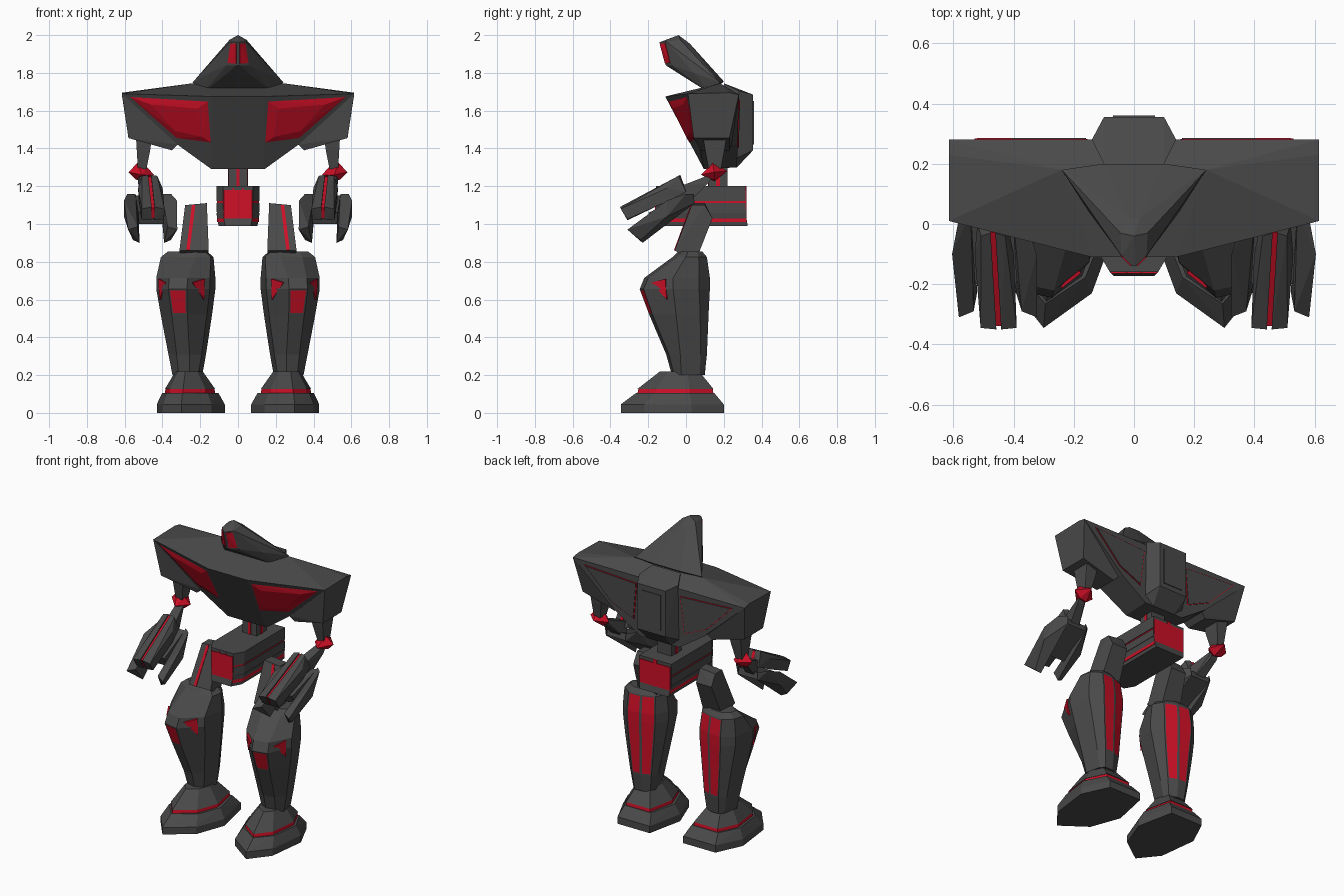
import bpy, bmesh, math
from mathutils import Vector, Matrix

if "Cube" in bpy.data.objects:
    bpy.data.objects.remove(bpy.data.objects["Cube"])


def material(name, rgb):
    m = bpy.data.materials.new(name)
    m.diffuse_color = (*rgb, 1)
    m.use_nodes = True
    m.node_tree.nodes["Principled BSDF"].inputs["Base Color"].default_value = m.diffuse_color
    return m


DARK = material("dark_grey", (0.068, 0.068, 0.068))
RED = material("red", (0.62, 0.005, 0.02))


def finish(bm, name, mats, mirror=False):
    bmesh.ops.recalc_face_normals(bm, faces=bm.faces)
    me = bpy.data.meshes.new(name)
    bm.to_mesh(me)
    bm.free()
    for m in mats:
        me.materials.append(m)
    ob = bpy.data.objects.new(name, me)
    bpy.context.collection.objects.link(ob)
    if mirror:
        ob.modifiers.new("Mirror", 'MIRROR').use_mirror_merge = False
    return ob


def hull(name, pts, mat=DARK, mirror=False, xf=None):
    """Faceted solid wrapped around a few corner points."""
    bm = bmesh.new()
    vs = [bm.verts.new(xf @ Vector(p) if xf else Vector(p)) for p in pts]
    res = bmesh.ops.convex_hull(bm, input=vs)
    junk = {v for v in res["geom_interior"] + res["geom_unused"]
            if isinstance(v, bmesh.types.BMVert)}
    bmesh.ops.delete(bm, geom=list(junk), context='VERTS')
    bmesh.ops.dissolve_limit(bm, angle_limit=math.radians(1.5),
                             verts=bm.verts, edges=bm.edges)
    return finish(bm, name, [mat], mirror)


def both(pts):
    """Points plus their reflection in x."""
    return [(s * x, y, z) for x, y, z in pts for s in (1, -1)]


def plate(name, corners, mat=RED, t=0.004, mirror=False, xf=None):
    """Thin flat plate straddling a surface."""
    c = [Vector(p) for p in corners]
    n = (c[1] - c[0]).cross(c[2] - c[0]).normalized() * t
    return hull(name, [p + n for p in c] + [p - n for p in c], mat, mirror, xf)


# --- Chest, shoulders and back ---
hull("chest", both([
    (.615, .01, 1.69), (.615, .23, 1.695), (.615, .28, 1.685),
    (.32, .07, 1.42), (.32, .273, 1.42), (.14, .095, 1.29), (.14, .27, 1.30),
    (.14, -.11, 1.675), (.24, .18, 1.745), (.14, .28, 1.69)]))
hull("shoulder", [
    (.615, .01, 1.69), (.615, .28, 1.685), (.58, .04, 1.455), (.58, .23, 1.455),
    (.35, .08, 1.39), (.35, .23, 1.39), (.32, .072, 1.42), (.32, .24, 1.42),
    (.45, .2, 1.65)], mirror=True)
hull("back_hump", both([
    (.10, .355, 1.685), (.14, .28, 1.705), (.10, .355, 1.39),
    (.14, .27, 1.35), (.08, .27, 1.30), (.10, .2, 1.745)]))
plate("back_hatch", both([(.07, .356, 1.65), (.07, .356, 1.42)]), DARK)


def chest_y(x, z):
    return -.11 + (x - .14) * .255 + .53 * (1.675 - z + (x - .14) * .03)


# Raised red chest panels
outer = [(.16, 1.648), (.57, 1.672), (.325, 1.455), (.145, 1.432)]
inner = [(.215, 1.615), (.46, 1.636), (.33, 1.495), (.19, 1.465)]
hull("chest_panel",
     [(x, chest_y(x, z) - .003, z) for x, z in outer] +
     [(x, chest_y(x, z) - .014, z - .004) for x, z in inner] +
     [(.3, chest_y(.3, 1.56) + .01, 1.56)], RED, True)

# Back plates with a thin red outline
back = [(.155, 1.64), (.53, 1.66), (.34, 1.47), (.18, 1.40)]
mx, mz = .3, 1.55
for nm, k, t, m in (("back_trim", 1, .004, RED), ("back_plate", .965, .007, DARK)):
    plate(nm, [(mx + (x - mx) * k, .28 - (1.69 - mz - (z - mz) * k) * .026,
                mz + (z - mz) * k) for x, z in back], m, t, True)

# --- Head ---
hull("head", both([
    (0, -.04, 2.0), (.045, -.03, 1.975), (.006, -.14, 1.962), (.042, -.105, 1.965),
    (.06, -.075, 1.84), (.006, -.107, 1.84), (.02, .02, 1.955), (.15, .04, 1.80),
    (.24, .18, 1.75), (.19, .13, 1.69), (.1, .2, 1.755)]))
plate("visor", [(.009, -.137, 1.956), (.037, -.109, 1.957),
                (.053, -.083, 1.852), (.009, -.109, 1.85)], RED, .004, True)

# --- Waist and pelvis ---
hull("waist", both([(.05, .12, 1.18), (.05, .22, 1.18), (.05, .12, 1.32), (.05, .22, 1.32)]))
plate("waist_stripe_front", both([(.008, .12, 1.2), (.008, .12, 1.3)]))
plate("waist_stripe_side", [(.05, .16, 1.2), (.05, .18, 1.2), (.05, .18, 1.3),
                            (.05, .16, 1.3)], mirror=True)


def pelvis_layer(name, z0, z1, grow, mat=DARK, low=0):
    hull(name, both([(x + g, y + math.copysign(g, y), z)
                     for z, g in ((z0, grow - low), (z1, grow))
                     for x, y in ((.08, -.16), (.115, -.10), (.115, .315))]), mat)


pelvis_layer("pelvis_core", 1.01, 1.18, -.005, RED)
pelvis_layer("pelvis_bottom", .99, 1.058, 0, low=.012)
pelvis_layer("pelvis_seam", 1.05, 1.08, -.003)
pelvis_layer("pelvis_middle", 1.064, 1.112, 0)
pelvis_layer("pelvis_top", 1.122, 1.20, 0)
plate("pelvis_front_stripe", [(.021, -.16, 1.01), (.029, -.16, 1.01),
                              (.029, -.16, 1.19), (.021, -.16, 1.19)], mirror=True)
plate("pelvis_back_stripe", both([(.012, .315, 1.0), (.012, .315, 1.2)]))
plate("pelvis_back_badge", both([(.032, .315, 1.09), (.032, .315, 1.14)]))

# --- Arms ---
hull("upper_arm", [(x, y, 1.46) for x in (.455, .54) for y in (.09, .215)] +
     [(x, y, 1.39) for x in (.465, .53) for y in (.10, .205)] +
     [(x, y, 1.29) for x in (.485, .53) for y in (.12, .185)], mirror=True)
hull("elbow", [(.445, .15, 1.26), (.58, .15, 1.275), (.51, .08, 1.26), (.51, .22, 1.28),
               (.53, .14, 1.325), (.48, .14, 1.30), (.54, .15, 1.235), (.49, .15, 1.225)],
     RED, True)


def hand_point(d, y, z):
    return (.47 + .06 * y + d, y, z)


def hand_part(name, pts, mat=DARK, sides=(1,)):
    for s in sides:
        tag = "" if len(sides) == 1 else ("_outer" if s > 0 else "_inner")
        hull(name + tag, [hand_point(d * s, y, z) for d, y, z in pts], mat, True)


hull("forearm", [(x, y, z) for x in (.485, .53) for y, z in ((.15, 1.27), (.12, 1.22))] +
     [(x, y, z) for x in (.435, .505) for y, z in ((-.03, 1.2), (0, 1.10))], mirror=True)
hand_part("palm", [(s * d, y, z) for s in (1, -1) for d, y, z in
                   ((.07, .03, 1.15), (.07, .04, 1.11), (.07, -.2, 1.06), (.065, -.17, 1.0))])
hand_part("hand_top", [
    (.008, -.03, 1.26), (.04, -.04, 1.255), (.008, 0, 1.17), (.05, 0, 1.17),
    (.065, -.1, 1.19), (.062, -.1, 1.12), (.008, -.35, 1.09), (.06, -.345, 1.08),
    (.008, -.31, 1.02), (.06, -.31, 1.025)], sides=(1, -1))
hand_part("hand_stripe", [(d, y, z) for d in (-.01, .01) for y, z in
                          ((-.028, 1.252), (-.338, 1.085), (-.31, 1.03), (0, 1.18))], RED)
hand_part("hand_side", [
    (.07, .04, 1.16), (.07, .045, 1.11), (.115, 0, 1.16), (.14, -.1, 1.125),
    (.14, -.1, 1.04), (.13, -.31, .97), (.08, -.29, .985), (.065, -.23, .90),
    (.10, -.24, .915), (.06, -.05, 1.08)], sides=(1, -1))

# --- Thighs ---
hull("thigh", [(.165, .03, 1.11), (.28, .03, 1.10), (.17, .10, 1.11), (.28, .10, 1.10),
               (.17, .14, 1.03), (.28, .14, 1.03), (.155, -.06, .86), (.31, -.06, .86),
               (.165, .05, .80), (.30, .05, .80)], mirror=True)
plate("thigh_stripe", [(.226, .029, 1.10), (.244, .029, 1.10),
                       (.274, -.06, .86), (.256, -.06, .86)], mirror=True)

# --- Lower legs, turned slightly outward ---
LEG = Matrix.Translation((.27, 0, 0)) @ Matrix.Rotation(math.radians(12), 4, 'Z')
# z, half width, front half width, front y, side front y, side back y, back y, back half width
rings = [(.20, .07, .03, -.07, -.04, .06, .09, .05),
         (.31, .09, .035, -.10, -.05, .06, .10, .062),
         (.52, .125, .042, -.19, -.08, .05, .105, .08),
         (.655, .145, .05, -.24, -.10, .04, .11, .09),
         (.715, .145, .05, -.215, -.10, .04, .11, .09),
         (.825, .135, .06, -.06, -.03, .04, .095, .085),
         (.855, .10, .05, -.03, -.01, .04, .075, .06)]
bm = bmesh.new()
loops = []
for z, w, f, a, s, t, b, bw in rings:
    pts = [(-f, a), (f, a), (w, s), (w, t), (bw, b), (0, b + .012), (-bw, b), (-w, t), (-w, s)]
    loops.append([bm.verts.new(LEG @ Vector((x, y, z))) for x, y in pts])
faces = {}
for i in range(len(loops) - 1):
    for j in range(9):
        k = (j + 1) % 9
        faces[i, j] = bm.faces.new((loops[i][j], loops[i][k], loops[i + 1][k], loops[i + 1][j]))
bm.faces.new(loops[0][::-1])
bm.faces.new(loops[-1])
bmesh.ops.recalc_face_normals(bm, faces=bm.faces)
# Inset red areas: shin window and two long calf panels
for region in ([(2, 0)], [(i, 4) for i in range(1, 5)], [(i, 5) for i in range(1, 5)]):
    fs = [faces[r] for r in region]
    bmesh.ops.inset_region(bm, faces=fs, thickness=.008, depth=0, use_even_offset=True)
    for fc in fs:
        fc.material_index = 1
finish(bm, "lower_leg", [DARK, RED], True)
for s, nm in ((1, "knee_mark_outer"), (-1, "knee_mark_inner")):
    plate(nm, [(.12 * s, -.135, .71), (.115 * s, -.125, .60), (.068 * s, -.198, .69)],
          RED, .008, True, LEG)

# --- Feet ---
SOLE = [(.30, -.345), (.14, -.23), (.07, -.04), (.12, .20), (.35, .20), (.43, .03), (.40, -.22)]


def foot_ring(z, kx, ky, cy=-.01):
    return [(.265 + (x - .265) * kx, cy + (y - cy) * ky, z) for x, y in SOLE]


hull("foot", foot_ring(0, 1, 1) + foot_ring(.045, 1, 1) + foot_ring(.105, .83, .76), mirror=True)
hull("foot_band", foot_ring(.10, .74, .74) + foot_ring(.13, .72, .72), RED, True)
hull("ankle", foot_ring(.126, .74, .74) + foot_ring(.14, .68, .68) + foot_ring(.22, .40, .38),
     mirror=True)
